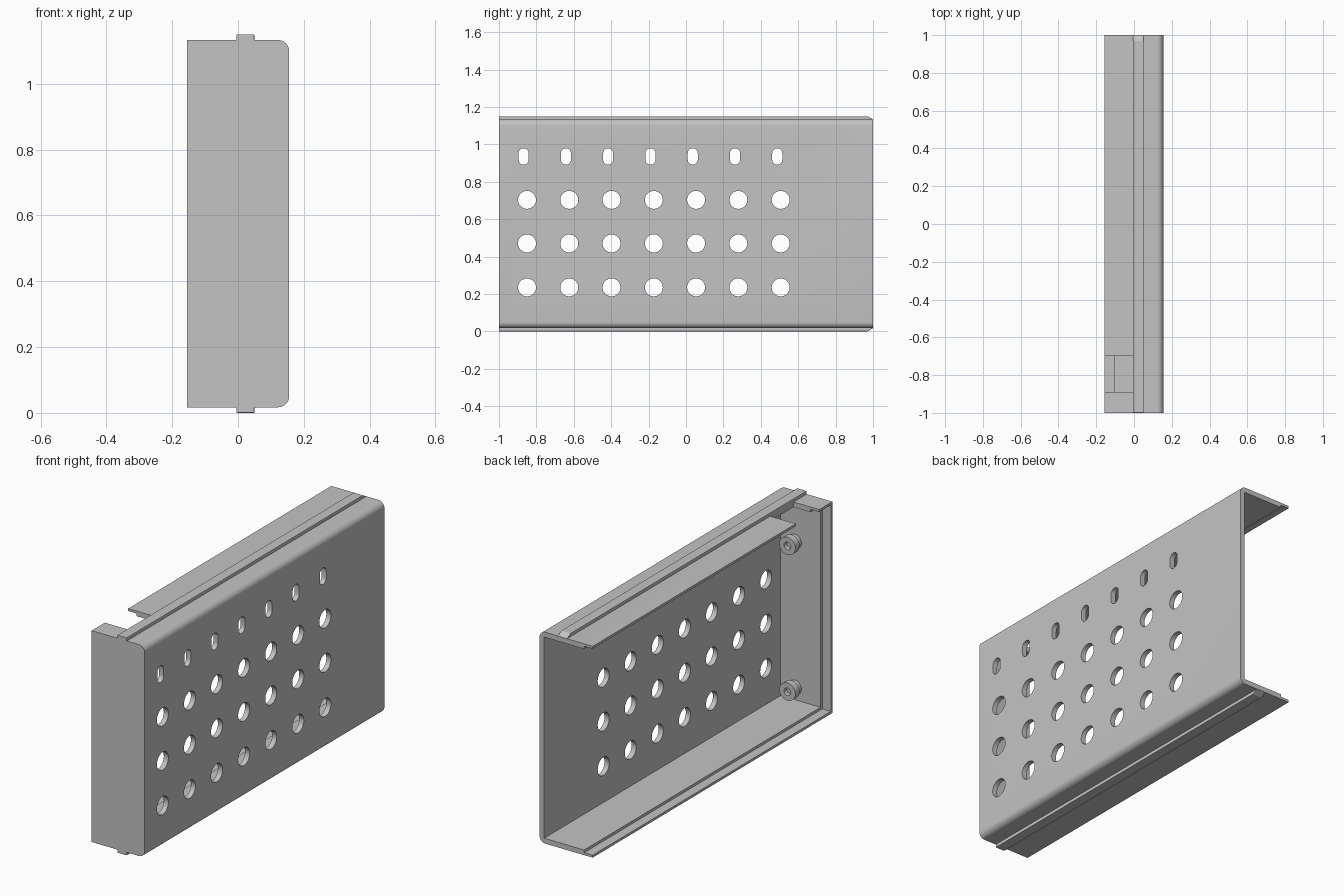
import bpy, bmesh
from math import pi, cos, sin, radians
from mathutils import Vector

cube = bpy.data.objects.get("Cube")
if cube:
    bpy.data.objects.remove(cube, do_unlink=True)

grey = bpy.data.materials.new("light_grey_metal")
grey.use_nodes = True
colour = (0.55, 0.55, 0.55, 1)
grey.diffuse_color = colour
grey.node_tree.nodes["Principled BSDF"].inputs["Base Color"].default_value = colour

HALF_W, BOTTOM, TOP, WALL, LIP = 0.155, 0.017, 1.133, 0.027, 0.013
RIDGE_L, RIDGE_R, HEIGHT = -0.005, 0.05, 1.15


def prisms(name, outlines, axis, start, end):
    """Extrude 2D outlines along x or y into one mesh object."""
    bm = bmesh.new()
    for outline in outlines:
        def place(p, d):
            return Vector((d, p[0], p[1])) if axis == "x" else Vector((p[0], d, p[1]))
        face = bm.faces.new([bm.verts.new(place(p, start)) for p in outline])
        new = bmesh.ops.extrude_face_region(bm, geom=[face])["geom"]
        bmesh.ops.translate(bm, verts=[v for v in new if isinstance(v, bmesh.types.BMVert)],
                            vec=place((0, 0), end - start))
    bmesh.ops.recalc_face_normals(bm, faces=bm.faces)
    mesh = bpy.data.meshes.new(name)
    bm.to_mesh(mesh)
    bm.free()
    mesh.materials.append(grey)
    ob = bpy.data.objects.new(name, mesh)
    bpy.context.collection.objects.link(ob)
    return ob


def rect(u0, u1, v0, v1):
    return [(u0, v0), (u1, v0), (u1, v1), (u0, v1)]


def arc(u, v, r, a0, a1, n):
    return [(u + r * cos(a0 + (a1 - a0) * i / n), v + r * sin(a0 + (a1 - a0) * i / n))
            for i in range(n + 1)]


def circle(u, v, r, n=32):
    return arc(u, v, r, 0, 2 * pi, n)[:-1]


def select_only(ob):
    bpy.ops.object.select_all(action="DESELECT")
    ob.select_set(True)
    bpy.context.view_layer.objects.active = ob


def cut(ob, cutter):
    cutter.hide_render = True
    mod = ob.modifiers.new("cut", "BOOLEAN")
    mod.operation, mod.solver, mod.object = "DIFFERENCE", "EXACT", cutter
    select_only(ob)
    bpy.ops.object.modifier_apply(modifier=mod.name)
    bpy.data.objects.remove(cutter, do_unlink=True)


def smooth(ob):
    select_only(ob)
    bpy.ops.object.shade_smooth_by_angle(angle=radians(30))


# Tray shell with two rounded long edges
R = 0.033
profile = ([(-HALF_W, TOP), (-HALF_W, BOTTOM)]
           + arc(HALF_W - R, BOTTOM + R, R, -pi / 2, 0, 8)
           + arc(HALF_W - R, TOP - R, R, 0, pi / 2, 8))
shell = prisms("tray_shell", [profile], "y", -1, 1)

# Hollow interior, open at the left side and the back
cut(shell, prisms("cavity_cutter", [rect(-0.3, HALF_W - WALL, BOTTOM + WALL, TOP - WALL)],
                  "y", -1 + WALL, 1.1))
# Thin lip around the open side
cut(shell, prisms("lip_cutter", [rect(-0.3, -0.105, BOTTOM + LIP, TOP - LIP)],
                  "y", -1 + LIP, 1.1))
# Notch in the top wall
cut(shell, prisms("notch_cutter", [rect(-0.3, RIDGE_L, 1.0, 1.3)], "y", -0.89, -0.695))

# Round holes in three rows, upright slots in the top row
holes = []
for i in range(7):
    step = 0.226 * i
    holes += [circle(-0.85 + step, z, 0.048) for z in (0.235, 0.47, 0.703)]
    y, z, r = -0.868 + step, 0.935, 0.027
    holes.append(arc(y, z + 0.017, r, 0, pi, 10) + arc(y, z - 0.017, r, pi, 2 * pi, 10))
cut(shell, prisms("hole_cutter", holes, "x", 0.08, 0.25))
smooth(shell)

# Guide ridges along the top and bottom, chamfered at the back end
for name, base, tip in (("top_ridge", TOP, HEIGHT), ("bottom_ridge", BOTTOM, 0.0)):
    root = base - (tip - base) * 0.3
    outline = [(-1, root), (1, root), (1, base), (0.97, tip), (-1, tip)]
    ridge = prisms(name, [outline], "x", RIDGE_L, RIDGE_R)
    bevel = ridge.modifiers.new("soft_edges", "BEVEL")
    bevel.width, bevel.segments = 0.003, 2

# Hollow bosses on the inside of the front wall
for name, z in (("lower_boss", 0.11), ("upper_boss", 0.88)):
    boss = prisms(name, [circle(0.045, z, 0.038)], "y", -0.98, -0.945)
    collar = prisms(name + "_collar", [circle(0.045, z, 0.047)], "y", -0.945, -0.91)
    cut(collar, prisms("bore_cutter", [circle(0.045, z, 0.02)], "y", -0.935, -0.8))
    smooth(boss)
    smooth(collar)
